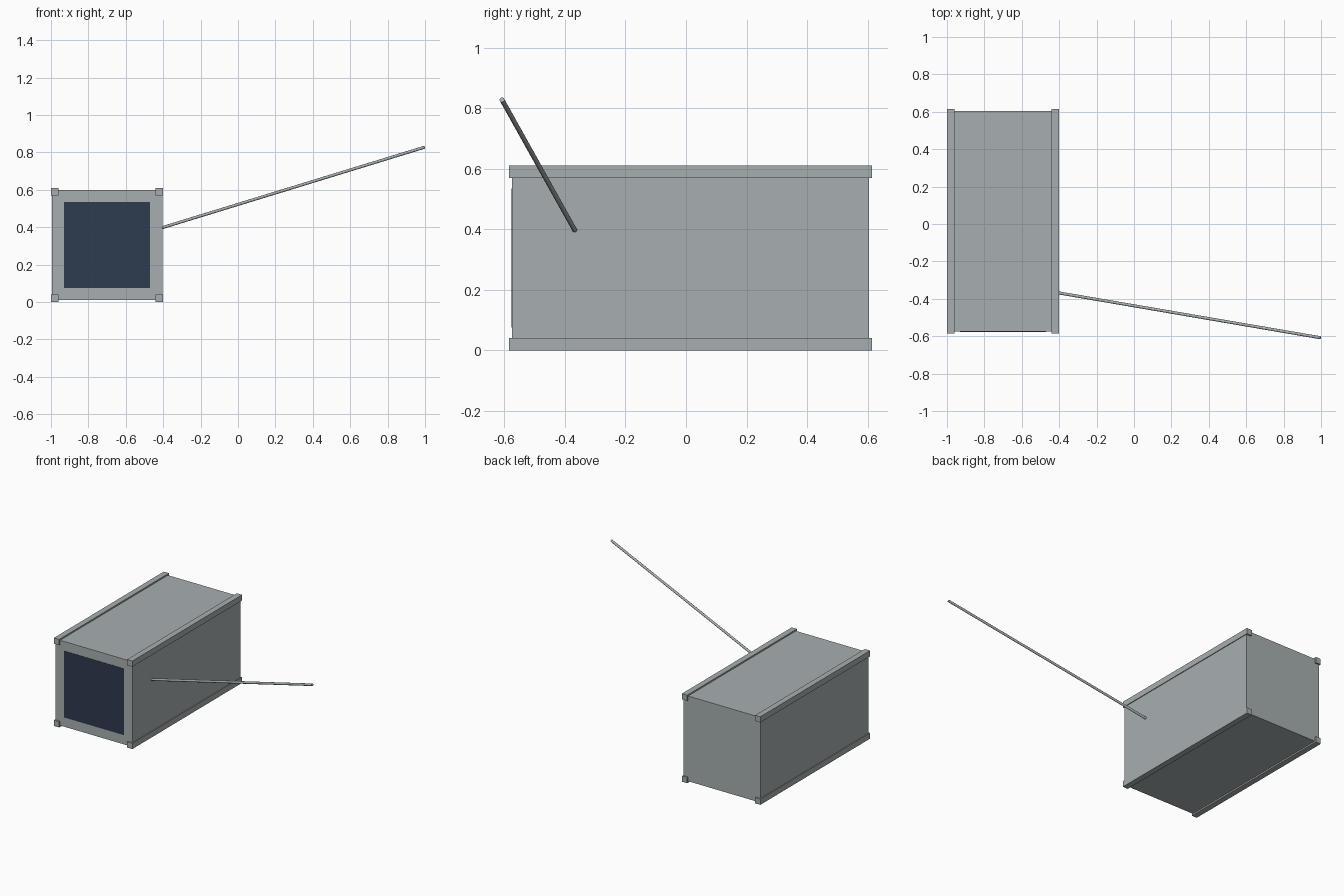
import bpy
from mathutils import Vector

old = bpy.data.objects.get("Cube")
if old:
    bpy.data.objects.remove(old, do_unlink=True)


def make_material(name, color):
    mat = bpy.data.materials.new(name)
    mat.use_nodes = True
    mat.diffuse_color = (*color, 1)
    mat.node_tree.nodes["Principled BSDF"].inputs["Base Color"].default_value = (*color, 1)
    return mat


def box(name, center, size, mat):
    bpy.ops.mesh.primitive_cube_add(size=1, location=center)
    obj = bpy.context.object
    obj.name = name
    obj.scale = size
    bpy.ops.object.transform_apply(location=False, rotation=False, scale=True)
    obj.data.materials.append(mat)
    return obj


def rod(name, start, end, radius, mat):
    start, end = Vector(start), Vector(end)
    axis = end - start
    bpy.ops.mesh.primitive_cylinder_add(vertices=16, radius=radius, depth=axis.length,
                                        location=(start + end) / 2)
    obj = bpy.context.object
    obj.name = name
    obj.rotation_euler = axis.to_track_quat("Z", "Y").to_euler()
    obj.data.materials.append(mat)
    bpy.ops.object.shade_smooth_by_angle()
    return obj


gray = make_material("metal gray", (0.39, 0.43, 0.435))
navy = make_material("dark navy", (0.026, 0.043, 0.08))

# Body and its dark front panel
cx, cy, cz = -0.70, 0.015, 0.305
width, length = 0.59, 1.18
box("body", (cx, cy, cz), (width, length, width), gray)
box("front_panel", (cx, cy - length / 2, cz), (0.46, 0.004, 0.46), navy)

# Square rails along the four long edges
for side, sx in (("right", -1), ("left", 1)):
    for level, sz in (("lower", -1), ("upper", 1)):
        box(f"{level}_{side}_rail", (cx + sx * 0.28, cy, cz + sz * 0.285),
            (0.04, length + 0.02, 0.04), gray)

# Slanted antenna on the left side
rod("antenna", (-0.405, -0.368, 0.398), (0.997, -0.608, 0.828), 0.008, gray)
